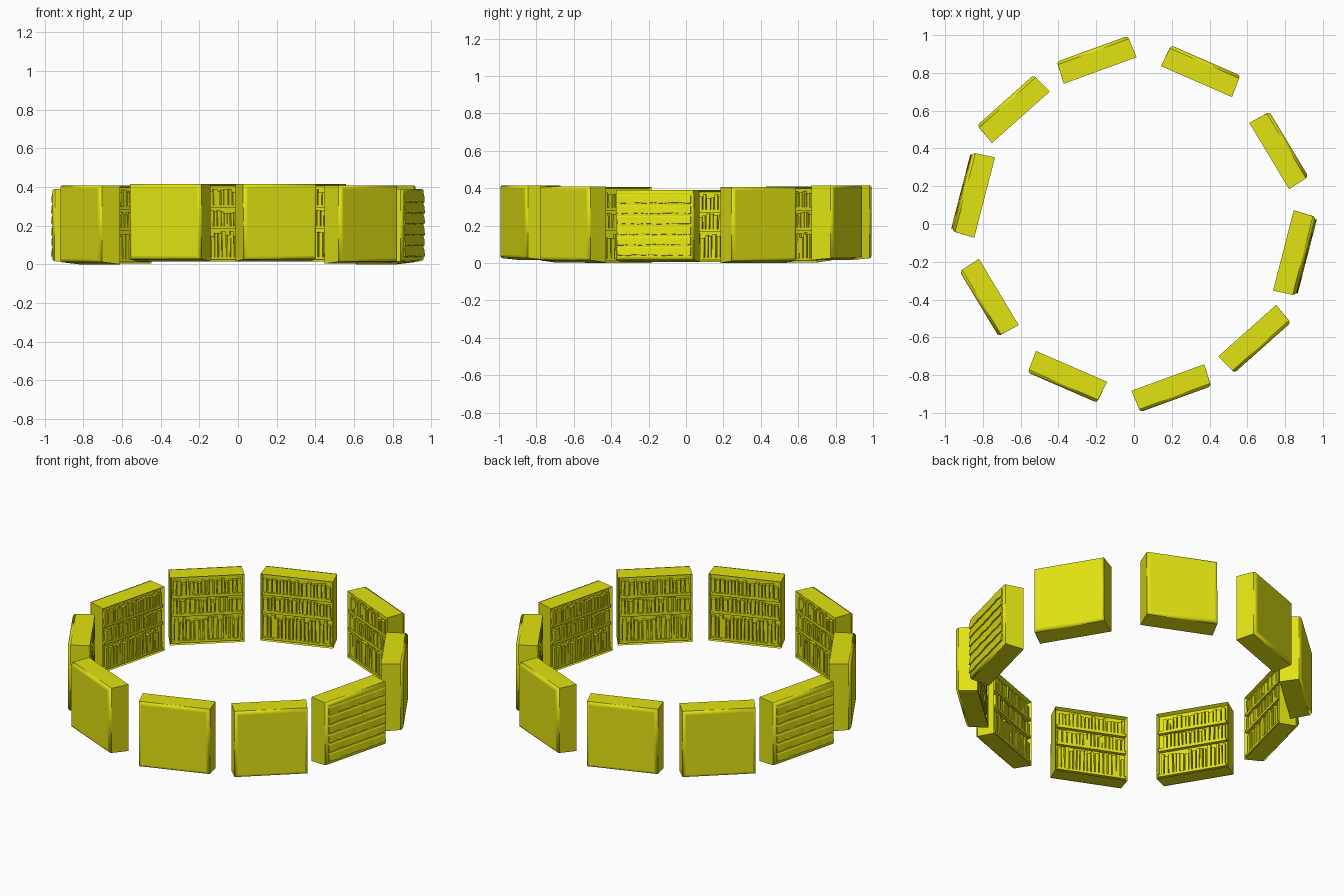
import bpy
import bmesh
import math
import random
from mathutils import Matrix, Vector

random.seed(4)
cube = bpy.data.objects.get("Cube")
if cube:
    bpy.data.objects.remove(cube, do_unlink=True)

COLOUR = (0.76, 0.77, 0.006, 1)
yellow = bpy.data.materials.new("yellow")
yellow.use_nodes = True
yellow.diffuse_color = COLOUR
yellow.node_tree.nodes["Principled BSDF"].inputs["Base Color"].default_value = COLOUR

HALF = 0.061      # half the depth of a bookcase
RECESS = 0.022    # depth of the open front
FLOOR = HALF - RECESS


def box(bm, low, high, lean=0.0):
    """Axis-aligned box, optionally leaning sideways about its base."""
    low, high = Vector(low), Vector(high)
    mat = Matrix.LocRotScale((low + high) / 2, Matrix.Rotation(lean, 3, 'Y'), high - low)
    return bmesh.ops.create_cube(bm, size=1, matrix=mat)["verts"]


def to_mesh(bm, name):
    bmesh.ops.recalc_face_normals(bm, faces=bm.faces)
    mesh = bpy.data.meshes.new(name)
    bm.to_mesh(mesh)
    bm.free()
    mesh.materials.append(yellow)
    return mesh


def carcass(width, height):
    """Case with a softened outer back and a recessed inner front (+y)."""
    bm = bmesh.new()
    verts = box(bm, (-width / 2, -HALF, 0), (width / 2, HALF, height))
    for v in verts:
        if v.co.y < 0:
            v.co.x *= 0.975
            v.co.z += 0.012 if v.co.z < 0.1 else 0
    edges = [e for e in bm.edges if all(v.co.y < 0 for v in e.verts)]
    soft = bmesh.ops.bevel(bm, geom=edges, offset=0.016, segments=3,
                           profile=0.5, affect='EDGES')
    for f in soft["faces"]:
        f.smooth = True
    bm.normal_update()
    front = max(bm.faces, key=lambda f: f.normal.y * f.calc_area())
    bmesh.ops.inset_region(bm, faces=[front], thickness=0.014)
    for v in front.verts:
        v.co.y = FLOOR
    return to_mesh(bm, "carcass")


def rows(height):
    """Bottom and top of each row of books."""
    return [(height * a, height * b) for a, b in ((0.06, 0.41), (0.46, 0.68), (0.73, 0.95))]


def shelves(width, height):
    bm = bmesh.new()
    levels = rows(height)
    for (_, top), (bottom, _) in zip(levels, levels[1:]):
        box(bm, (-width / 2 + 0.01, FLOOR - 0.005, top + 0.003),
            (width / 2 - 0.01, HALF - 0.001, bottom))
    box(bm, (-width / 2 + 0.01, FLOOR - 0.005, 0.01),
        (width / 2 - 0.01, HALF - 0.001, levels[0][0]))
    return to_mesh(bm, "shelves")


def books(width, height):
    bm = bmesh.new()
    for bottom, top in rows(height):
        x = -width / 2 + 0.018
        while x < width / 2 - 0.03:
            thick = random.uniform(0.012, 0.022)
            tall = (top - bottom) * random.uniform(0.74, 0.97)
            box(bm, (x, FLOOR - 0.004, bottom - 0.002),
                (x + thick, HALF - random.uniform(0, 0.007), bottom + tall),
                random.uniform(-0.03, 0.03))
            x += thick + random.uniform(0.003, 0.008)
    return to_mesh(bm, "books")


def back_boards(width, height):
    """Overlapping rough boards across the outer back."""
    bm = bmesh.new()
    count, steps = 6, 14
    half = width * 0.975 / 2 - 0.012
    pitch = (height - 0.05) / count
    for row in range(count):
        z = 0.035 + row * pitch
        previous = None
        for i in range(steps + 1):
            x = -half + 2 * half * i / steps
            lip = z + random.uniform(-0.003, 0.003)
            section = [bm.verts.new(p) for p in (
                (x, -HALF + 0.004, lip),
                (x, -HALF - random.uniform(0.005, 0.009), lip + 0.002),
                (x, -HALF - 0.003, z + pitch * 0.7),
                (x, -HALF + 0.004, z + pitch * 0.95))]
            if previous:
                for k in range(4):
                    n = (k + 1) % 4
                    bm.faces.new((previous[k], previous[n], section[n], section[k]))
            else:
                bm.faces.new(section)
            previous = section
        bm.faces.new(previous)
    return to_mesh(bm, "back_boards")


# Half ring: centre x, centre y, turn, width, base height, height, boarded back
CASES = [
    (0.20, -0.870, 20.0, 0.41, 0.015, 0.40, False),
    (0.64, -0.610, 41.7, 0.41, 0.003, 0.405, False),
    (0.85, -0.155, 75.5, 0.44, 0.005, 0.385, True),
    (0.768, 0.391, 121.0, 0.41, 0.0, 0.407, False),
    (0.355, 0.810, 156.5, 0.41, 0.015, 0.40, False),
]

for index, (cx, cy, turn, width, base, height, boarded) in enumerate(CASES, 1):
    parts = [carcass(width, height), shelves(width, height), books(width, height)]
    if boarded:
        parts.append(back_boards(width, height))
    place = Matrix.Translation((cx, cy, base)) @ Matrix.Rotation(math.radians(turn), 4, 'Z')
    # The other half of the ring is the same, turned half way round
    for side, angle in (("first", 0), ("second", math.pi)):
        for mesh in parts:
            kind = mesh.name.split(".")[0]
            obj = bpy.data.objects.new(f"{kind}_{side}_half_{index}", mesh)
            obj.matrix_world = Matrix.Rotation(angle, 4, 'Z') @ place
            bpy.context.scene.collection.objects.link(obj)
